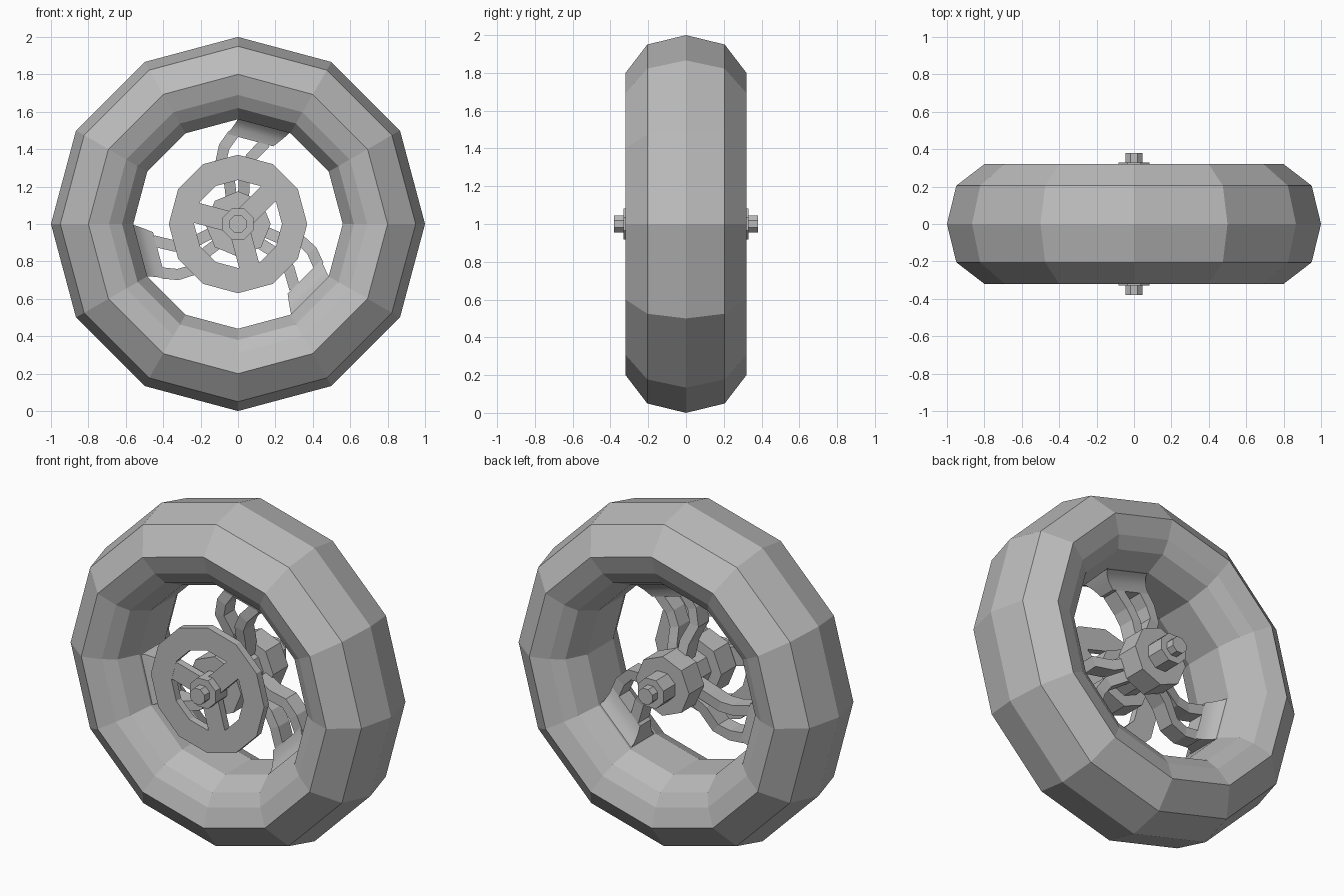
import bpy, bmesh
from math import sin, cos, pi, radians
from mathutils import Vector, Matrix

cube = bpy.data.objects.get("Cube")
if cube:
    bpy.data.objects.remove(cube, do_unlink=True)

grey = bpy.data.materials.new("plain grey")
grey.use_nodes = True
grey.diffuse_color = (0.5, 0.5, 0.5, 1)
grey.node_tree.nodes["Principled BSDF"].inputs["Base Color"].default_value = (0.5, 0.5, 0.5, 1)
CENTRE = Vector((0, 0, 1))


def finish(name, bm, smooth=False, weld=True):
    if weld:
        bmesh.ops.remove_doubles(bm, verts=bm.verts, dist=0.0001)
    bmesh.ops.recalc_face_normals(bm, faces=bm.faces)
    mesh = bpy.data.meshes.new(name)
    bm.to_mesh(mesh)
    bm.free()
    mesh.materials.append(grey)
    obj = bpy.data.objects.new(name, mesh)
    bpy.context.collection.objects.link(obj)
    if smooth:
        bpy.ops.object.select_all(action="DESELECT")
        obj.select_set(True)
        bpy.context.view_layer.objects.active = obj
        bpy.ops.object.shade_smooth_by_angle(angle=radians(30))
    return obj


def loft(bm, rings, closed=False, caps=True):
    """Skin a list of equal rings of points."""
    rows = [[bm.verts.new(p) for p in ring] for ring in rings]
    pairs = list(zip(rows, rows[1:])) + ([(rows[-1], rows[0])] if closed else [])
    for a, b in pairs:
        for i in range(len(a)):
            j = (i + 1) % len(a)
            bm.faces.new((a[i], a[j], b[j], b[i]))
    if caps and not closed:
        bm.faces.new(rows[0])
        bm.faces.new(rows[-1])


def lathe(name, profile, sides, phase=0.0, closed=False, caps=True):
    """Turn (radius, y) points around the axle."""
    bm = bmesh.new()
    angles = [phase + 2 * pi * i / sides for i in range(sides)]
    loft(bm, [[CENTRE + Vector((r * cos(a), y, r * sin(a))) for a in angles]
              for r, y in profile], closed, caps)
    return finish(name, bm)


def mirrored(half):
    return half + [(r, -y) for r, y in reversed(half) if y]


def polar_frame(degrees):
    """Local axes: x outward, y across the wheel, z along the turn."""
    return Matrix.Translation(CENTRE) @ Matrix.Rotation(-radians(degrees), 4, "Y")


def bar(bm, frame, path, half_width, half_depth):
    """Sweep a rectangle along (outward, turn, y) points."""
    pts = [Vector((u, t)) for u, t, y in path]
    rings = []
    for i, (u, t, y) in enumerate(path):
        d = (pts[min(i + 1, len(pts) - 1)] - pts[max(i - 1, 0)]).normalized()
        n = Vector((-d.y, d.x)) * half_width
        rings.append([frame @ Vector((u + s * n.x, y + e * half_depth, t + s * n.y))
                      for s, e in ((1, 1), (1, -1), (-1, -1), (-1, 1))])
    loft(bm, rings)


# Tyre and the rim that closes it on the inside
lathe("tyre", mirrored([(0.62, -0.24), (0.69, -0.285), (0.80, -0.32), (0.95, -0.205), (1.0, 0)]),
      12, caps=False)
lathe("rim", mirrored([(0.62, -0.24), (0.56, -0.12)]), 12, caps=False)

# Three split spokes: a flared foot on the rim and two curved arms to the hub
for k in range(3):
    frame = polar_frame(75 + 120 * k)
    bm = bmesh.new()
    foot = []
    for u, low, high, depth in ((0.55, -0.145, 0.145, 0.12), (0.525, -0.13, 0.15, 0.085),
                                (0.49, -0.105, 0.163, 0.062), (0.45, -0.075, 0.178, 0.05)):
        foot.append([frame @ Vector((u, y, t)) for t, y in
                     ((low, -depth), (high, -depth), (high, depth), (low, depth))])
    loft(bm, foot)
    finish(f"spoke_foot_{k + 1}", bm, smooth=True)
    bm = bmesh.new()
    bar(bm, frame, [(0.46, 0.148, 0), (0.38, 0.178, 0), (0.29, 0.175, 0.01),
                    (0.2, 0.1, 0.03), (0.1, 0.06, 0.05)], 0.03, 0.05)
    bar(bm, frame, [(0.46, -0.03, 0), (0.36, 0.025, 0), (0.28, 0.04, 0.01),
                    (0.2, 0.02, 0.03), (0.1, 0, 0.05)], 0.03, 0.05)
    finish(f"spoke_arms_{k + 1}", bm, weld=False)

# Hub drums, core, axle and end bolts
lathe("hub_core", [(0.11, -0.1), (0.11, 0.1)], 8)
for side, s in (("front", -1), ("back", 1)):
    lathe(f"{side}_hub_drum", [(0.175, s * 0.08), (0.175, s * 0.22)], 8)
    lathe(f"{side}_axle_bolt", [(0.05, s * 0.32), (0.05, s * 0.38)], 8, pi / 8)
lathe("axle", [(0.09, -0.33), (0.09, 0.33)], 8, pi / 8)

# Brake disc: outer ring with three wide arms
lathe("disc_ring", [(0.37, -0.285), (0.37, -0.24), (0.235, -0.24), (0.235, -0.285)],
      12, closed=True)
bm = bmesh.new()
for k in range(3):
    bar(bm, polar_frame(45 + 120 * k), [(0.04, 0, -0.262), (0.25, 0, -0.262)], 0.055, 0.022)
finish("disc_arms", bm, weld=False)
